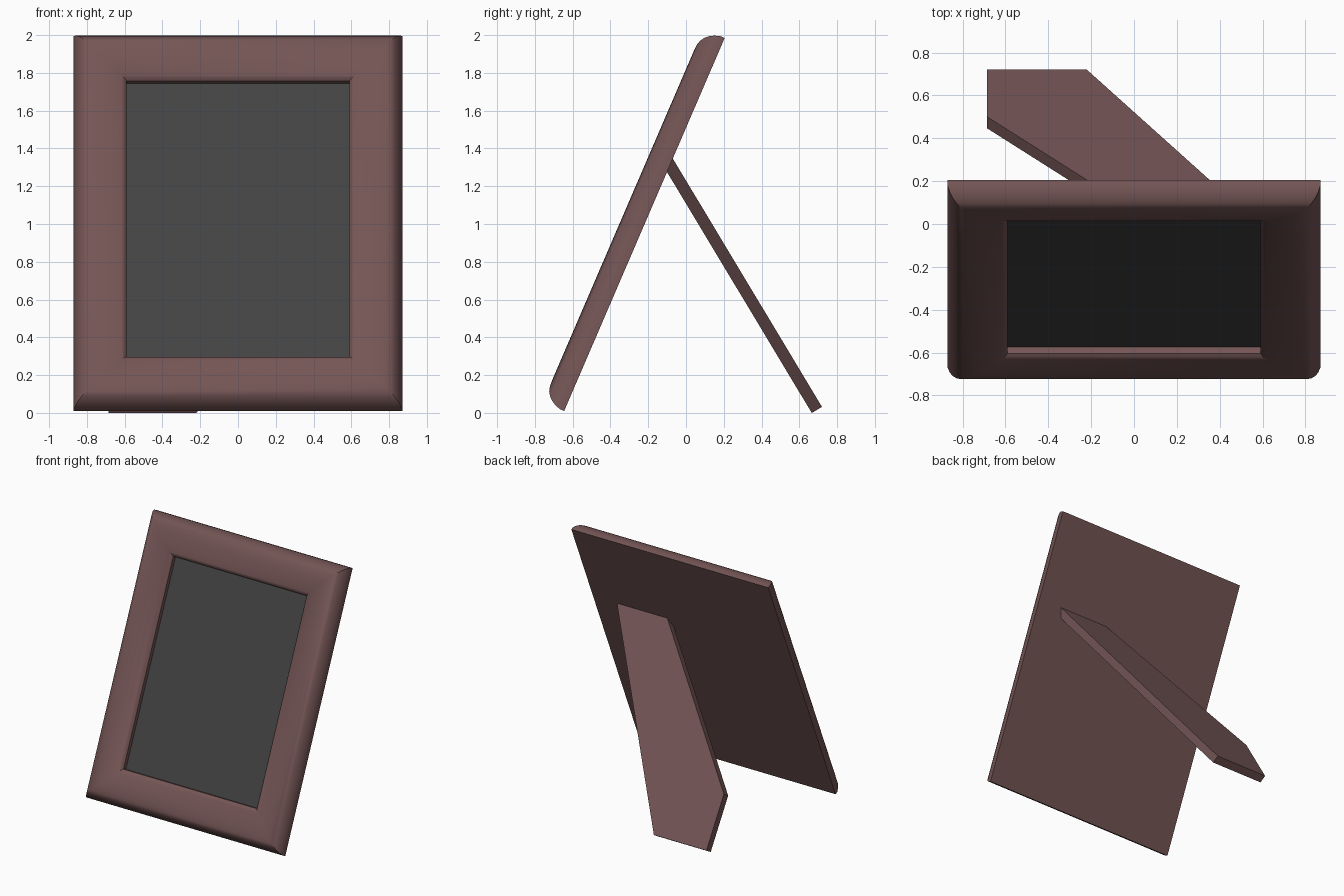
import bpy
import bmesh
import math
from mathutils import Matrix

cube = bpy.data.objects.get("Cube")
if cube:
    bpy.data.objects.remove(cube, do_unlink=True)


def material(name, rgb):
    mat = bpy.data.materials.new(name)
    mat.use_nodes = True
    color = (*rgb, 1)
    mat.diffuse_color = color
    mat.node_tree.nodes["Principled BSDF"].inputs["Base Color"].default_value = color
    return mat


def finish(bm, name, mat, location, tilt):
    bmesh.ops.recalc_face_normals(bm, faces=bm.faces[:])
    mesh = bpy.data.meshes.new(name)
    bm.to_mesh(mesh)
    bm.free()
    mesh.materials.append(mat)
    obj = bpy.data.objects.new(name, mesh)
    obj.matrix_world = Matrix.Translation(location) @ Matrix.Rotation(tilt, 4, "X")
    bpy.context.collection.objects.link(obj)
    return obj


def prism(outline, bottom, top):
    bm = bmesh.new()
    face = bm.faces.new([bm.verts.new((x, y, bottom)) for x, y in outline])
    moved = bmesh.ops.extrude_face_region(bm, geom=[face])["geom"]
    for v in moved:
        if isinstance(v, bmesh.types.BMVert):
            v.co.z = top
    return bm


def rectangle(inset):
    x = WIDTH / 2 - inset
    return [(-x, inset), (x, inset), (x, HEIGHT - inset), (-x, HEIGHT - inset)]


wood = material("brown wood", (0.178, 0.092, 0.092))
dark = material("dark grey picture", (0.056, 0.056, 0.056))

WIDTH, HEIGHT = 1.74, 2.15
base = (0, -0.645, 0.01)
lean = math.atan2(1.975, 0.85)

# Mitred moulding: (inset from outer edge, height above the back)
profile = [(0, 0), (0, 0.025), (0.01, 0.055), (0.024, 0.08), (0.043, 0.1),
           (0.065, 0.114), (0.09, 0.121), (0.125, 0.123), (0.17, 0.12),
           (0.22, 0.109), (0.255, 0.097), (0.268, 0.088), (0.28, 0.075), (0.28, 0.038)]
bm = bmesh.new()
rings = [[bm.verts.new((x, y, h)) for x, y in rectangle(inset)] for inset, h in profile]
for a, b in zip(rings, rings[1:]):
    for i in range(4):
        j = (i + 1) % 4
        bm.faces.new((a[i], a[j], b[j], b[i]))
bm.faces.new(rings[0])
bm.faces.new(rings[-1])
frame = finish(bm, "frame", wood, base, lean)

# Picture panel set into the opening
finish(prism(rectangle(0.279), 0.036, 0.042), "picture_panel", dark, base, lean)

# Slanted easel leg with a clipped foot
leg = [(-0.685, 0), (-0.22, 0), (0.66, 1.534), (0.215, 1.534), (-0.685, 0.427)]
finish(prism(leg, 0, 0.063), "easel_leg", wood, (0, 0.72, 0.032),
       math.atan2(0.857, -0.515))

# Smooth the rounded moulding while keeping its mitres crisp
bpy.ops.object.select_all(action="DESELECT")
frame.select_set(True)
bpy.context.view_layer.objects.active = frame
bpy.ops.object.shade_smooth_by_angle(angle=math.radians(35))
